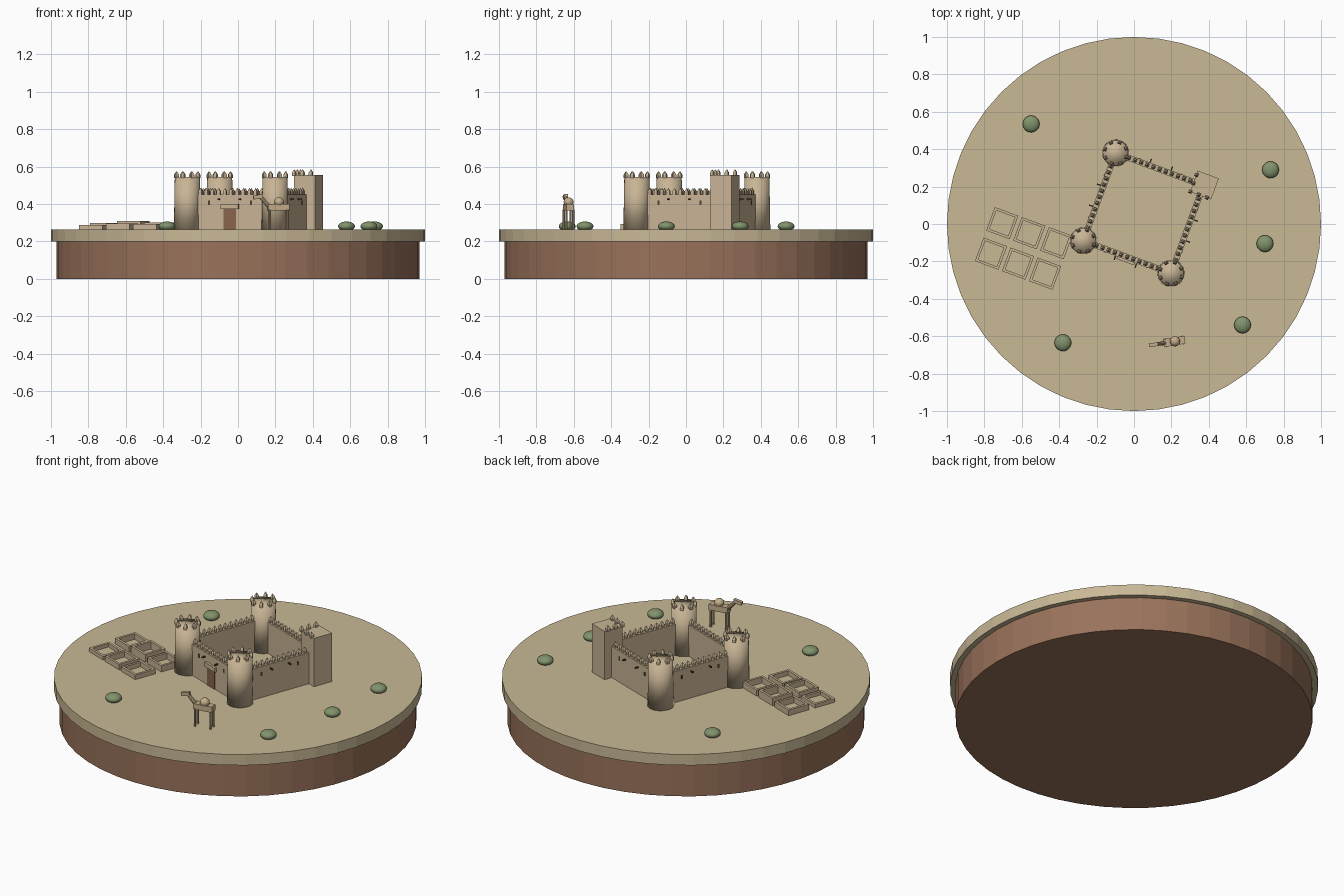
import bpy, bmesh
from math import pi, cos, sin, radians
from mathutils import Matrix, Vector

cube = bpy.data.objects.get("Cube")
if cube:
    bpy.data.objects.remove(cube)

GROUND = 0.265


def material(name, rgb):
    m = bpy.data.materials.new(name)
    m.use_nodes = True
    m.diffuse_color = (*rgb, 1)
    bsdf = next(n for n in m.node_tree.nodes if n.type == 'BSDF_PRINCIPLED')
    bsdf.inputs["Base Color"].default_value = (*rgb, 1)
    return m


SAND = material("sand", (0.58, 0.48, 0.30))
EARTH = material("red_earth", (0.32, 0.17, 0.105))
MUD = material("mud_brick", (0.58, 0.46, 0.30))
WOOD = material("door_wood", (0.25, 0.13, 0.075))
DARK = material("dark_timber", (0.08, 0.05, 0.03))
HIDE = material("camel_hide", (0.56, 0.42, 0.26))
LEAF = material("dry_green", (0.22, 0.29, 0.15))


def box(bm, centre, size, turn=None):
    m = Matrix.Translation(centre) @ (turn or Matrix()) @ Matrix.Diagonal((*size, 1))
    bmesh.ops.create_cube(bm, size=1, matrix=m)


def drum(bm, centre, r1, r2, depth, sides, turn=None):
    m = Matrix.Translation(centre) @ (turn or Matrix())
    bmesh.ops.create_cone(bm, cap_ends=True, segments=sides, radius1=r1, radius2=r2,
                          depth=depth, matrix=m)


def ball(bm, centre, size):
    m = Matrix.Translation(centre) @ Matrix.Diagonal((*size, 1))
    bmesh.ops.create_uvsphere(bm, u_segments=20, v_segments=12, radius=1, matrix=m)


def rod(bm, a, b, r1, r2, sides=10):
    a, b = Vector(a), Vector(b)
    turn = (b - a).to_track_quat('Z', 'Y').to_matrix().to_4x4()
    drum(bm, (a + b) / 2, r1, r2, (b - a).length, sides, turn)


def finish(bm, name, mat, matrix=None, smooth=False):
    mesh = bpy.data.meshes.new(name)
    for f in bm.faces:
        f.smooth = smooth
    bm.to_mesh(mesh)
    bm.free()
    mesh.materials.append(mat)
    ob = bpy.data.objects.new(name, mesh)
    ob.matrix_world = matrix or Matrix()
    bpy.context.collection.objects.link(ob)
    return ob


def merlon(bm, x, y, z, turn=0):
    # small block with a pointed cap
    r = Matrix.Rotation(turn, 4, 'Z')
    box(bm, (x, y, z + 0.007), (0.018, 0.018, 0.018), r)
    drum(bm, (x, y, z + 0.024), 0.0135, 0.001, 0.018, 4, r @ Matrix.Rotation(pi / 4, 4, 'Z'))


# Round ground slab on an earth base
bm = bmesh.new()
drum(bm, (0, 0, 0.1), 0.97, 0.97, 0.2, 48)
finish(bm, "earth_base", EARTH)
bm = bmesh.new()
drum(bm, (0, 0, (0.2 + GROUND) / 2), 1, 1, GROUND - 0.2, 48)
finish(bm, "sand_slab", SAND)

# Fort frame: centre and rotation
TURN = Matrix.Rotation(radians(-20.3), 4, 'Z')
FORT = Matrix.Translation((0.05, 0.058, GROUND)) @ TURN
HALF, WALL_H = 0.25, 0.187

# Four walls with merlons, projecting timbers and dark slits
for i, side in enumerate(("front", "left", "back", "right")):
    frame = FORT @ Matrix.Rotation(i * pi / 2, 4, 'Z')
    bm = bmesh.new()
    box(bm, (0, -HALF, WALL_H / 2), (2 * HALF, 0.032, WALL_H))
    finish(bm, side + "_wall", MUD, frame)
    bm = bmesh.new()
    for k in range(11):
        merlon(bm, (k - 5) * 0.035, -HALF, WALL_H)
    finish(bm, side + "_wall_merlons", MUD, frame)
    bm = bmesh.new()
    for x in (-0.06, 0.06):
        box(bm, (x, -HALF - 0.018, 0.16), (0.007, 0.04, 0.007))
    for x in (-0.12, 0.12):
        box(bm, (x, -HALF - 0.016, 0.142), (0.012, 0.004, 0.022))
    finish(bm, side + "_wall_timbers", DARK, frame)

# Gate
bm = bmesh.new()
box(bm, (0, -HALF - 0.016, 0.054), (0.07, 0.008, 0.108))
finish(bm, "gate_door", WOOD, FORT)
bm = bmesh.new()
box(bm, (0, -HALF - 0.018, 0.122), (0.1, 0.022, 0.026))
finish(bm, "gate_lintel", MUD, FORT)

# Three round corner towers
for name, sx, sy in (("front_right", -1, -1), ("front_left", 1, -1), ("back_right", -1, 1)):
    frame = FORT @ Matrix.Translation((sx * HALF, sy * HALF, 0))
    bm = bmesh.new()
    drum(bm, (0, 0, 0.14), 0.072, 0.067, 0.28, 24)
    finish(bm, name + "_tower", MUD, frame, smooth=True)
    bm = bmesh.new()
    for k in range(8):
        a = k * pi / 4
        merlon(bm, 0.062 * cos(a), 0.062 * sin(a), 0.277, a)
    finish(bm, name + "_tower_merlons", MUD, frame)

# Square corner tower, crowned along its two inner edges
frame = FORT @ Matrix.Translation((HALF, HALF, 0))
bm = bmesh.new()
box(bm, (0.004, 0.004, 0.145), (0.12, 0.12, 0.29))
finish(bm, "square_tower", MUD, frame)
bm = bmesh.new()
for t in (-0.055, -0.007, 0.04):
    merlon(bm, t, -0.055, 0.288)
    if t > -0.05:
        merlon(bm, -0.055, t, 0.288)
finish(bm, "square_tower_merlons", MUD, frame)

# Two rows of low-walled garden plots
HEIGHTS = ((0.022, 0.032, 0.028), (0.034, 0.045, 0.036))
for row in range(2):
    for col in range(3):
        h = HEIGHTS[row][col]
        offset = TURN @ Vector(((col - 1) * 0.154, 0, 0))
        start = Vector((-0.62, -0.212, GROUND)) if row == 0 else Vector((-0.56, -0.049, GROUND))
        bm = bmesh.new()
        for s in (-1, 1):
            box(bm, (0, s * 0.06, h / 2), (0.134, 0.014, h))
            box(bm, (s * 0.06, 0, h / 2), (0.014, 0.106, h))
        finish(bm, f"garden_plot_{row}_{col}", MUD, Matrix.Translation(start + offset) @ TURN)

# Bushes
for i, (x, y) in enumerate(((-0.55, 0.535), (0.73, 0.29), (0.7, -0.105),
                            (0.58, -0.54), (-0.38, -0.635))):
    bm = bmesh.new()
    ball(bm, (x, y, 0.281), (0.045, 0.045, 0.026))
    finish(bm, f"bush_{i + 1}", LEAF, smooth=True)

# Camel, facing the model's right
CAMEL = Matrix.Translation((0.215, -0.628, GROUND)) @ Matrix.Rotation(radians(9), 4, 'Z')
bm = bmesh.new()
box(bm, (0, 0, 0.118), (0.115, 0.042, 0.034))
finish(bm, "camel_body", HIDE, CAMEL)
bm = bmesh.new()
ball(bm, (0.004, 0, 0.146), (0.027, 0.027, 0.025))
finish(bm, "camel_hump", HIDE, CAMEL, smooth=True)
bm = bmesh.new()
for x in (-0.047, 0.047):
    for y in (-0.018, 0.018):
        rod(bm, (x, y, 0), (x, y, 0.105), 0.006, 0.006)
finish(bm, "camel_legs", HIDE, CAMEL)
bm = bmesh.new()
rod(bm, (-0.045, 0, 0.118), (-0.095, 0, 0.172), 0.012, 0.01)
finish(bm, "camel_neck", HIDE, CAMEL)
bm = bmesh.new()
box(bm, (-0.11, 0, 0.174), (0.05, 0.02, 0.02), Matrix.Rotation(radians(-12), 4, 'Y'))
finish(bm, "camel_head", HIDE, CAMEL)
